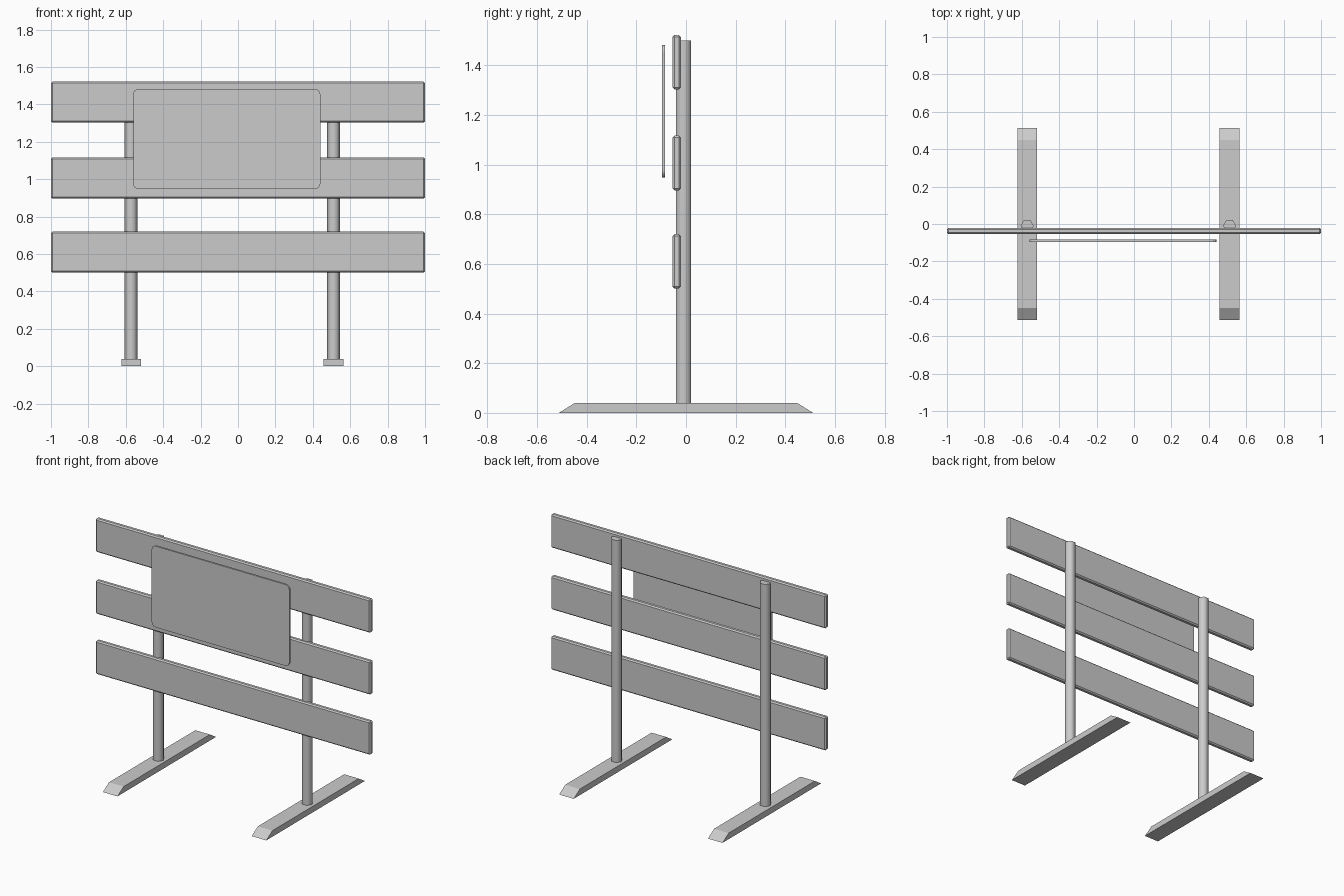
import bpy, bmesh, math

if "Cube" in bpy.data.objects:
    bpy.data.objects.remove(bpy.data.objects["Cube"])


def add_object(name, bm):
    bmesh.ops.recalc_face_normals(bm, faces=bm.faces)
    mesh = bpy.data.meshes.new(name)
    bm.to_mesh(mesh)
    bm.free()
    obj = bpy.data.objects.new(name, mesh)
    bpy.context.collection.objects.link(obj)
    return obj


def box(lo, hi):
    bm = bmesh.new()
    bmesh.ops.create_cube(bm, size=1)
    for v in bm.verts:
        for i in range(3):
            v.co[i] = lo[i] if v.co[i] < 0 else hi[i]
    return bm


# Three horizontal planks with chamfered edges
for name, bottom, top in (("lower_plank", 0.50, 0.72),
                          ("middle_plank", 0.896, 1.116),
                          ("upper_plank", 1.302, 1.522)):
    bm = box((-1, -0.054, bottom), (1, -0.021, top))
    bmesh.ops.bevel(bm, geom=bm.edges[:], offset=0.008, segments=1,
                    affect='EDGES')
    add_object(name, bm)

for side, x in (("left", -0.571), ("right", 0.511)):
    # Smooth six-sided post
    bpy.ops.mesh.primitive_cylinder_add(
        vertices=6, radius=0.035, depth=1.46,
        location=(x, -0.010, 0.77), rotation=(0, 0, math.radians(90)))
    post = bpy.context.object
    post.name = side + "_post"
    bpy.ops.object.shade_smooth_by_angle(angle=math.radians(65))

    # Ground foot with sloped ends
    bm = box((x - 0.053, -0.512, 0), (x + 0.053, 0.512, 0.04))
    for v in bm.verts:
        if v.co.z > 0.02:
            v.co.y *= 0.448 / 0.512
    add_object(side + "_foot", bm)

# Thin sign panel with rounded corners
bm = box((-0.56, -0.096, 0.948), (0.44, -0.084, 1.482))
corners = [e for e in bm.edges
           if abs(e.verts[0].co.y - e.verts[1].co.y) > 0.005]
bmesh.ops.bevel(bm, geom=corners, offset=0.028, segments=4, profile=0.5,
                affect='EDGES')
add_object("sign_panel", bm)
